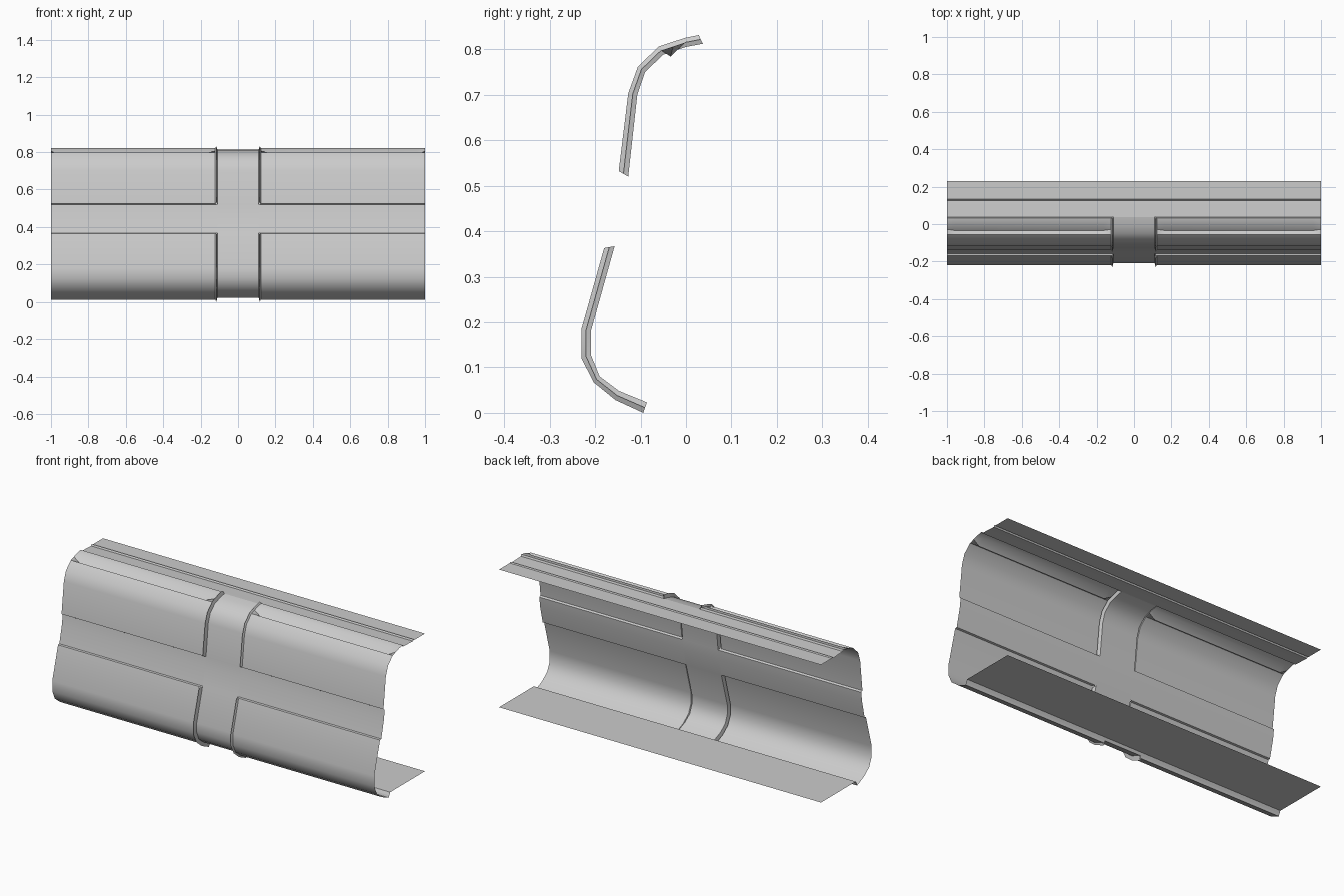
import bpy, bmesh

if "Cube" in bpy.data.objects:
    bpy.data.objects.remove(bpy.data.objects["Cube"])

# Cross-sections as (y, z): inner = channel level, outer = raised rim level
UP_IN = [(0.037, 0.812), (0.0, 0.805), (-0.05, 0.788), (-0.09, 0.75), (-0.107, 0.70), (-0.127, 0.52)]
UP_OUT = [(0.028, 0.831), (-0.002, 0.825), (-0.060, 0.806), (-0.106, 0.761), (-0.127, 0.703), (-0.148, 0.532)]
LOW_IN = [(-0.157, 0.367), (-0.209, 0.181), (-0.209, 0.127), (-0.190, 0.080), (-0.147, 0.048), (-0.086, 0.023)]
LOW_OUT = [(-0.180, 0.363), (-0.230, 0.185), (-0.230, 0.120), (-0.203, 0.067), (-0.155, 0.028), (-0.094, 0.0)]
BAND = [UP_IN[-1], (-0.134, 0.465), LOW_IN[0]]
SHELF = [(0.23, 0.811), (0.135, 0.811), (0.130, 0.817), (0.125, 0.808), (0.088, 0.810), UP_IN[0]]
FLOOR = [LOW_IN[-1], (-0.078, 0.038), (0.23, 0.038)]
X_IN, X_RIM, X_PANEL = 0.110, 0.116, 0.122


def mid(a, b):
    return [((p[0] + q[0]) / 2, (p[1] + q[1]) / 2) for p, q in zip(a, b)]


def loft(name, columns, mirror=False):
    """Skin a list of (x, profile) columns into an open sheet."""
    bm = bmesh.new()
    rows = [[bm.verts.new((x, y, z)) for y, z in prof] for x, prof in columns]
    for a, b in zip(rows, rows[1:]):
        for i in range(len(a) - 1):
            bm.faces.new((a[i], a[i + 1], b[i + 1], b[i]))
    me = bpy.data.meshes.new(name)
    bm.to_mesh(me)
    bm.free()
    ob = bpy.data.objects.new(name, me)
    bpy.context.collection.objects.link(ob)
    if mirror:
        ob.modifiers.new("mirror", 'MIRROR').use_axis[0] = True
    bpy.ops.object.select_all(action='DESELECT')
    ob.select_set(True)
    bpy.context.view_layer.objects.active = ob
    bpy.ops.object.shade_smooth_by_angle(angle=0.6)
    return ob


# Vertical channel, horizontal groove, top shelf and floor
loft("vertical_channel", [(-X_IN, UP_IN + BAND[1:2] + LOW_IN), (X_IN, UP_IN + BAND[1:2] + LOW_IN)])
loft("horizontal_groove", [(X_IN, BAND), (1, BAND)], True)
loft("top_shelf", [(-1, SHELF), (1, SHELF)])
loft("floor", [(-1, FLOOR), (1, FLOOR)])

# Raised rims beside the vertical channel
UP_MID, LOW_MID = mid(UP_IN, UP_OUT), mid(LOW_IN, LOW_OUT)
for name, inner, outer, level in (("upper_rim", UP_IN, UP_OUT, UP_MID),
                                  ("lower_rim", LOW_IN, LOW_OUT, LOW_MID)):
    loft(name, [(X_IN, inner), (X_RIM, outer), (X_PANEL, level)], True)


# Upper panel with a shallow slit that tapers at both ends
def slit(point):
    return UP_MID[:2] + [point] + UP_MID[2:]


flat = slit(((UP_MID[1][0] + UP_MID[2][0]) / 2, (UP_MID[1][1] + UP_MID[2][1]) / 2))
deep = slit((-0.034, 0.784))
loft("upper_panel", [(X_PANEL, flat), (X_PANEL + 0.04, deep), (0.96, deep), (1, flat)], True)
loft("lower_panel", [(X_PANEL, LOW_MID), (1, LOW_MID)], True)

# Small step walls that close the panel edges against the sheet behind
for name, a, b in (("upper_top_edge", UP_IN[0], UP_MID[0]),
                   ("upper_bottom_edge", UP_MID[-1], UP_IN[-1]),
                   ("lower_top_edge", LOW_IN[0], LOW_MID[0]),
                   ("lower_bottom_edge", LOW_MID[-1], LOW_IN[-1])):
    loft(name, [(X_IN + 0.004, [a, b]), (1, [a, b])], True)
